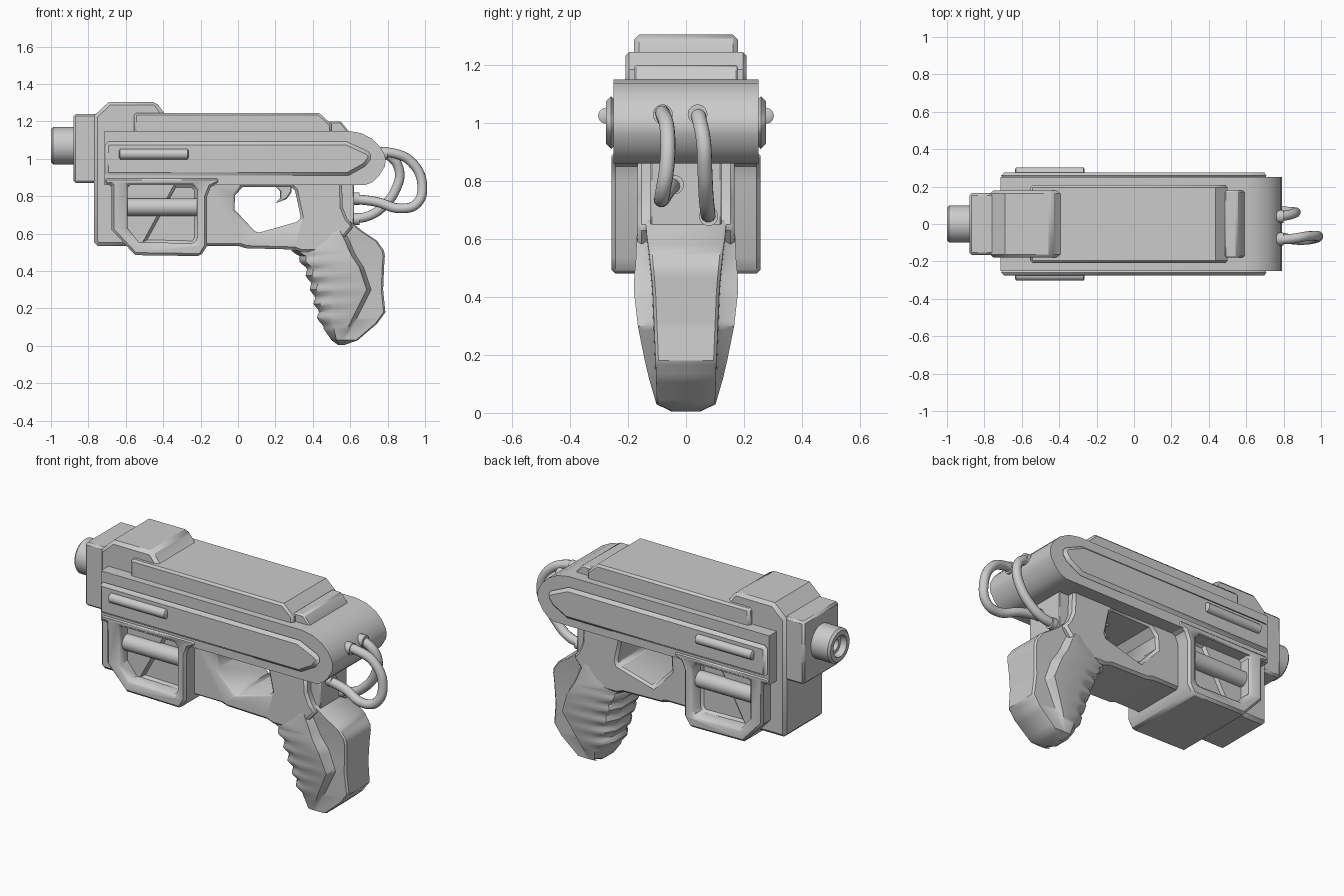
import bpy, bmesh, math
from mathutils import Vector

if "Cube" in bpy.data.objects:
    bpy.data.objects.remove(bpy.data.objects["Cube"])


def finish(bm, name, angle=35):
    bmesh.ops.recalc_face_normals(bm, faces=bm.faces)
    me = bpy.data.meshes.new(name)
    bm.to_mesh(me)
    bm.free()
    ob = bpy.data.objects.new(name, me)
    bpy.context.collection.objects.link(ob)
    bpy.ops.object.select_all(action='DESELECT')
    ob.select_set(True)
    bpy.context.view_layer.objects.active = ob
    bpy.ops.object.shade_smooth_by_angle(angle=math.radians(angle))
    return ob


def add_mirror(ob):
    ob.modifiers.new("mirror", 'MIRROR').use_axis = (False, True, False)


def prism(name, pts, y0, y1, bevel=0.0, mirror=False, cutters=()):
    """Extrude an x/z outline from y0 to y1, optionally cut, bevelled, mirrored in y."""
    bm = bmesh.new()
    a = [bm.verts.new((x, y0, z)) for x, z in pts]
    b = [bm.verts.new((x, y1, z)) for x, z in pts]
    bm.faces.new(a)
    bm.faces.new(b[::-1])
    for i in range(len(pts)):
        j = (i + 1) % len(pts)
        bm.faces.new((a[i], a[j], b[j], b[i]))
    ob = finish(bm, name)
    for c in cutters:
        m = ob.modifiers.new("cut", 'BOOLEAN')
        m.operation, m.solver, m.object = 'DIFFERENCE', 'EXACT', c
    if bevel:
        m = ob.modifiers.new("bevel", 'BEVEL')
        m.width, m.segments, m.limit_method = bevel, 1, 'ANGLE'
        m.angle_limit = math.radians(50)
    if mirror:
        add_mirror(ob)
    return ob


def box(x0, x1, z0, z1):
    return [(x0, z0), (x1, z0), (x1, z1), (x0, z1)]


def lathe(name, prof, y, z, n=32, mirror=False):
    """Turn an (x, radius) profile about an axis along x."""
    bm = bmesh.new()
    rings = [[bm.verts.new((x, y + r * math.cos(2 * math.pi * k / n), z + r * math.sin(2 * math.pi * k / n)))
              for k in range(n)] for x, r in prof]
    for a, b in zip(rings, rings[1:]):
        for k in range(n):
            j = (k + 1) % n
            bm.faces.new((a[k], a[j], b[j], b[k]))
    bm.faces.new(rings[0])
    bm.faces.new(rings[-1])
    ob = finish(bm, name)
    if mirror:
        add_mirror(ob)
    return ob


def hose(name, pts, r):
    cu = bpy.data.curves.new(name, 'CURVE')
    cu.dimensions, cu.bevel_depth, cu.bevel_resolution = '3D', r, 4
    cu.use_fill_caps = True
    sp = cu.splines.new('BEZIER')
    sp.bezier_points.add(len(pts) - 1)
    for p, co in zip(sp.bezier_points, pts):
        p.co = co
        p.handle_left_type = p.handle_right_type = 'AUTO'
    sp.resolution_u = 10
    bpy.context.collection.objects.link(bpy.data.objects.new(name, cu))


# Muzzle and front blocks
lathe("barrel", [(-0.85, .1), (-.988, .1), (-1, .088), (-1, .062), (-.965, .055),
                 (-.965, .035), (-.9, .03)], 0, 1.07)
prism("front_collar", box(-.88, -.74, .87, 1.24), -.165, .165, .012)
prism("front_block", [(-.77, .555), (-.75, .535), (-.5, .535), (-.3, .9), (-.3, 1.2), (-.39, 1.24),
                      (-.44, 1.305), (-.69, 1.305), (-.77, 1.23)], -.18, .18, .018)

# Upper body with rounded tail, top cover and rear sight
prism("upper_body", [(-.715, .86), (.68, .86), (.72, .875), (.755, .91), (.785, .96), (.79, .99), (.785, 1.02),
                     (.76, 1.065), (.72, 1.105), (.66, 1.137), (.59, 1.15), (-.715, 1.15)], -.25, .25)
prism("top_cover", [(-.555, 1.1), (.5, 1.1), (.5, 1.185), (.435, 1.245), (-.555, 1.245)], -.208, .208, .012)
prism("rear_sight", [(.45, 1.1), (.6, 1.1), (.59, 1.15), (.55, 1.2), (.485, 1.2)], -.18, .18, .008)

# Raised side panels and side rods
prism("side_panel", [(-.71, .91), (.59, .91), (.68, .96), (.72, 1.01), (.695, 1.04), (.58, 1.092),
                     (-.71, 1.092)], -.276, -.24, .022, True)
lathe("side_rod", [(-.635, .02), (-.63, .028), (-.27, .028), (-.265, .02)], -.275, 1.025, 20, True)

# Lower housing with a window on each side
window = [(-.59, .63), (-.53, .555), (-.235, .548), (-.22, .575), (-.22, .835), (-.245, .86), (-.59, .86)]
cuts = [prism("window_cutter", window, s * .165, s * .4) for s in (-1, 1)]
prism("lower_housing", [(-.715, .9), (-.715, .86), (-.675, .86), (-.675, .62), (-.55, .485), (-.2, .48),
                        (-.165, .535), (-.165, .8), (-.145, .85), (-.1, .87), (-.1, .9)],
      -.257, .257, .013, cutters=cuts)
lathe("window_cylinder", [(-.6, .047), (-.21, .047)], -.185, .742, 24, True)

# Frame with trigger opening
hole = prism("trigger_cutter", [(-.02, .73), (.1, .602), (.325, .665), (.335, .69), (.305, .83), (.285, .85),
                                (.025, .85), (-.015, .805)], -.4, .4)
cuts.append(hole)
prism("frame", [(-.2, .88), (.555, .88), (.56, .74), (.585, .68), (.62, .64), (.5, .5), (.34, .5), (.3, .515),
                (.04, .522), (0, .535), (-.2, .535)], -.168, .168, .014, cutters=[hole])
prism("trigger", [(.18, .87), (.29, .87), (.285, .82), (.26, .785), (.2, .762), (.225, .79), (.225, .825)],
      -.04, .04, .006)
prism("back_plate", box(.5, .62, .61, .87), -.122, .122, .004)
for c in cuts:
    c.hide_render = True
    c.hide_viewport = True
    c.display_type = 'WIRE'

# Grip: lofted sections (z, front x, ridge x, back x, panel half width, core half width)
keys = [(.005, .535, .55, .57, .05, .045), (.03, .5, .565, .64, .102, .1), (.12, .438, .61, .745, .128, .103),
        (.18, .425, .64, .788, .142, .105), (.3, .393, .7, .776, .166, .11), (.42, .357, .66, .781, .18, .115),
        (.48, .32, .62, .785, .178, .12), (.51, .285, .605, .78, .174, .123), (.56, .34, .585, .745, .172, .128),
        (.61, .39, .56, .67, .17, .135), (.665, .47, .52, .6, .155, .14)]
bm = bmesh.new()
rings = []
for k0, k1 in zip(keys, keys[1:] + [keys[-1]]):
    n = max(1, round((k1[0] - k0[0]) / .015))
    for i in range(n):
        z, xf, xr, xb, w, wb = (a + (b - a) * i / n for a, b in zip(k0, k1))
        ripple = math.sin((z - .13) / .075 * 2 * math.pi) * (.009 if .1 < z < .49 else 0)
        xf -= ripple
        half = [(xf, .45 * w), (xf + .035, .82 * w + ripple * .6), (xf + .4 * (xr - xf), .97 * w),
                (xr - .012, w), (xr, .4 * w + .6 * wb), (xr + .012, wb + .002), (xb - .01, wb), (xb, wb - .01)]
        loop = [(x, -y) for x, y in half] + half[::-1]
        rings.append([bm.verts.new((x, y, z)) for x, y in loop])
for a, b in zip(rings, rings[1:]):
    for k in range(len(a)):
        j = (k + 1) % len(a)
        bm.faces.new((a[k], a[j], b[j], b[k]))
bm.faces.new(rings[0])
bm.faces.new(rings[-1])
finish(bm, "grip", 40)

# Hoses at the rear, each with end sleeves
hoses = {"large_hose": [(.74, -.08, 1.03), (.83, -.08, 1.03), (.93, -.065, .98), (.985, -.065, .86),
                        (.955, -.08, .76), (.87, -.085, .735), (.74, -.06, .77), (.6, -.04, .787)],
         "small_hose": [(.74, .04, 1.03), (.81, .045, 1.015), (.862, .06, .94), (.845, .065, .84),
                        (.77, .07, .74), (.7, .075, .695), (.6, .078, .678)]}
for name, pts in hoses.items():
    hose(name, pts, .026)
    top, low = Vector(pts[0]), Vector(pts[-1])
    lathe(name + "_top_sleeve", [(.76, .034), (.8, .034)], top.y, top.z, 20)
    lathe(name + "_low_sleeve", [(.6, .033), (.65, .033)], low.y, low.z, 20)
